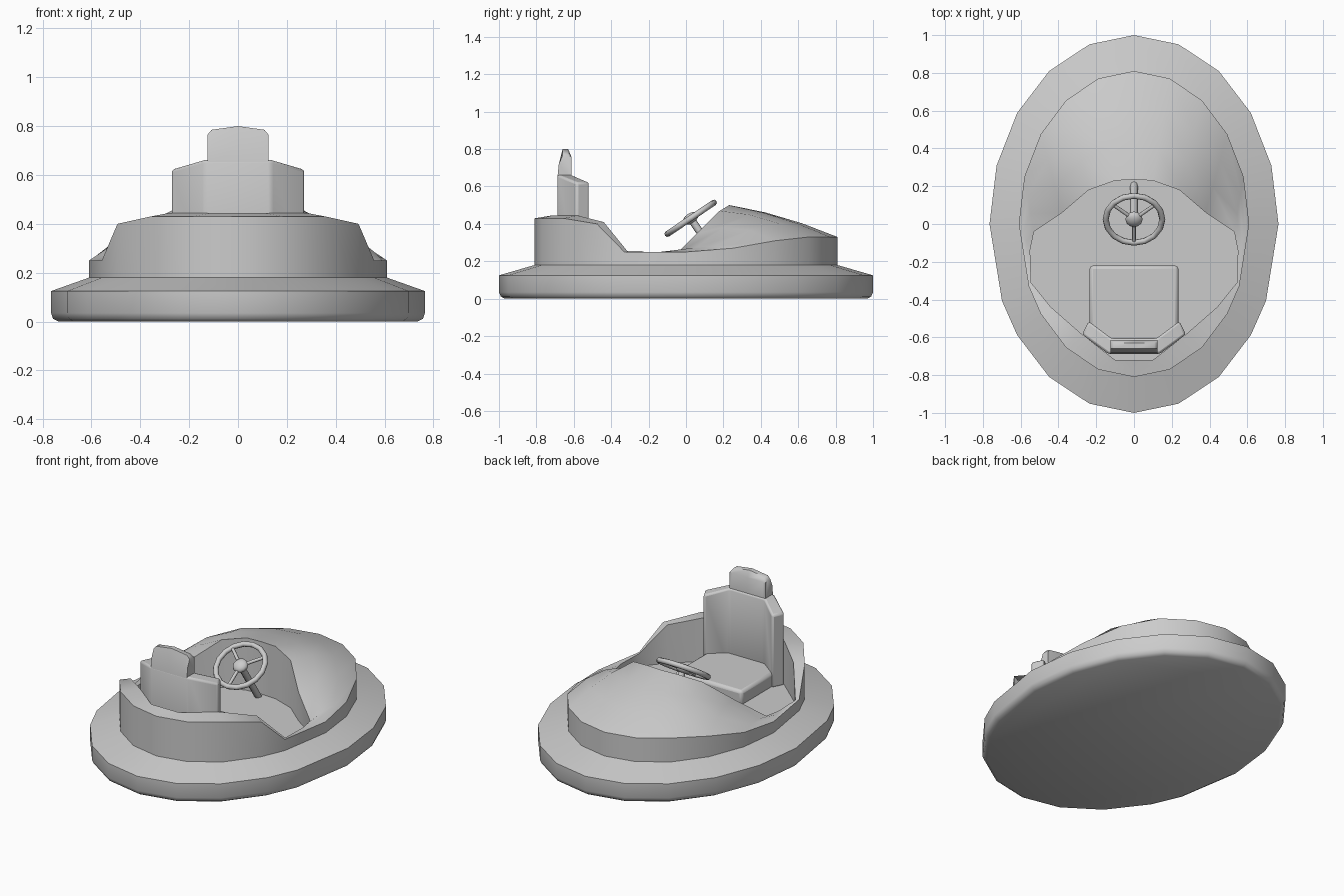
import bpy, bmesh, math
from mathutils import Vector, Matrix

cube = bpy.data.objects.get("Cube")
if cube:
    bpy.data.objects.remove(cube, do_unlink=True)

# Single grey paint
grey = bpy.data.materials.new("plain_grey")
grey.use_nodes = True
COLOR = (0.6, 0.6, 0.6, 1)
grey.diffuse_color = COLOR
grey.node_tree.nodes["Principled BSDF"].inputs["Base Color"].default_value = COLOR


def finish(name, bm, angle=40, bevel=0, matrix=None):
    """Turn a bmesh into a named, smooth-shaded object."""
    if matrix:
        bm.transform(matrix)
    bmesh.ops.recalc_face_normals(bm, faces=bm.faces)
    mesh = bpy.data.meshes.new(name)
    bm.to_mesh(mesh)
    bm.free()
    mesh.materials.append(grey)
    for p in mesh.polygons:
        p.use_smooth = True
    mesh.set_sharp_from_angle(angle=math.radians(angle))
    obj = bpy.data.objects.new(name, mesh)
    bpy.context.collection.objects.link(obj)
    if bevel:
        mod = obj.modifiers.new("soft_edges", 'BEVEL')
        mod.width = bevel
        mod.segments = 2
        mod.limit_method = 'ANGLE'
    return obj


def loft(rings, cap_start=True, cap_end=True):
    """Bridge closed rings of equal length."""
    bm = bmesh.new()
    rows = [[bm.verts.new(p) for p in ring] for ring in rings]
    n = len(rows[0])
    for a, b in zip(rows, rows[1:]):
        for i in range(n):
            j = (i + 1) % n
            bm.faces.new((a[i], a[j], b[j], b[i]))
    if cap_start:
        bm.faces.new(rows[0])
    if cap_end:
        bm.faces.new(rows[-1])
    return bm


def mirrored(half):
    """Complete a half ring running from nose to tail on +x."""
    return half + [(-x, y, z) for x, y, z in half[-2:0:-1]]


def oval(rx, ry, heights):
    angles = [math.radians(18 * k) for k in range(11)]
    angles[6] = math.radians(114)
    return mirrored([(rx * math.sin(a), ry * math.cos(a), z) for a, z in zip(angles, heights)])


# Rubber bumper with flared top
bumper = [oval(rx, ry, [z] * 11) for rx, ry, z in (
    (0.735, 0.97, 0), (0.757, 0.99, 0.012), (0.765, 1.0, 0.035),
    (0.765, 1.0, 0.125), (0.61, 0.81, 0.18))]
finish("bumper", loft(bumper, cap_end=False), 50)

# Body shell: side wall, domed nose, raised tail and sunken cockpit
foot = oval(0.61, 0.81, [0.18] * 11)
shoulder = oval(0.61, 0.81, [0.33, 0.33, 0.33, 0.31, 0.27, 0.25, 0.25, 0.4, 0.43, 0.43, 0.43])
opening = mirrored([
    (0, 0.235, 0.5), (0.1, 0.23, 0.5), (0.24, 0.18, 0.47), (0.38, 0.06, 0.35),
    (0.53, -0.04, 0.25), (0.55, -0.14, 0.25), (0.545, -0.31, 0.25),
    (0.44, -0.44, 0.41), (0.28, -0.58, 0.445), (0.1, -0.72, 0.445), (0, -0.72, 0.445)])
bulge = [0.02, 0.02, 0.03, 0.05, 0.02] + [0] * 6
bulge += bulge[-2:0:-1]


def blend(t):
    return [Vector(a).lerp(Vector(b), t) + Vector((0, 0, h * math.sin(math.pi * t)))
            for a, b, h in zip(shoulder, opening, bulge)]


floor = [(x, y, 0.17) for x, y, z in opening]
finish("body_shell", loft([foot, shoulder, blend(0.33), blend(0.67), opening, floor],
                          cap_start=False), 50)

# Seat cushion
bm = bmesh.new()
bmesh.ops.create_cube(bm, size=1, matrix=Matrix.Translation((0, -0.42, 0.208))
                      @ Matrix.Diagonal((0.47, 0.4, 0.095, 1)))
finish("seat_cushion", bm, 40, 0.018)


# Winged backrest
def panel(x_front, y_front, x_back, y_back, top):
    return [(x_front, y_front, 0.165), (x_back, y_back, 0.165),
            (x_back, y_back, top), (x_front, y_front, top)]


wing = (0.24, -0.515, 0.275, -0.585, 0.622)
joint = (0.12, -0.605, 0.135, -0.688, 0.662)
right_half = [panel(*wing), panel(*joint)]
left_half = [[(-x, y, z) for x, y, z in ring] for ring in reversed(right_half)]
finish("backrest", loft(right_half + left_half), 40, 0.012)

# Headrest with a gently crowned top
sections = []
for x, top in ((-0.125, 0.765), (-0.108, 0.785), (0, 0.8), (0.108, 0.785), (0.125, 0.765)):
    sections.append([(x, -0.688, 0.64), (x, -0.68, 0.72), (x, -0.66, top),
                     (x, -0.63, top), (x, -0.613, 0.76), (x, -0.613, 0.64)])
finish("headrest", loft(sections), 50)

# Steering wheel, tilted toward the driver
tilt = Matrix.Translation((0, 0.025, 0.43)) @ Matrix.Rotation(math.radians(34), 4, 'X')
rings = []
for i in range(16):
    a = math.tau * i / 16
    rings.append([((0.15 + 0.016 * math.cos(b)) * math.cos(a),
                   (0.15 + 0.016 * math.cos(b)) * math.sin(a), 0.016 * math.sin(b))
                  for b in (math.tau * j / 8 for j in range(8))])
finish("steering_rim", loft(rings + rings[:1], False, False), 60, 0, tilt)

bm = bmesh.new()
bmesh.ops.create_uvsphere(bm, u_segments=12, v_segments=8, radius=0.046,
                          matrix=Matrix.Diagonal((1, 1, 0.6, 1)))
finish("steering_hub", bm, 60, 0, tilt)


def rod(name, start, end, radius):
    axis = Vector(end) - Vector(start)
    place = Matrix.Translation((Vector(start) + Vector(end)) / 2)
    bm = bmesh.new()
    bmesh.ops.create_cone(bm, cap_ends=True, segments=8, radius1=radius, radius2=radius,
                          depth=axis.length,
                          matrix=place @ axis.to_track_quat('Z', 'Y').to_matrix().to_4x4())
    finish(name, bm, 50, 0, tilt)


for name, deg in (("right_spoke", 40), ("left_spoke", 140), ("lower_spoke", 270)):
    a = math.radians(deg)
    rod(name, (0, 0, 0), (0.15 * math.cos(a), 0.15 * math.sin(a), 0), 0.01)
rod("steering_column", (0, 0, 0), (0, 0, -0.33), 0.02)
